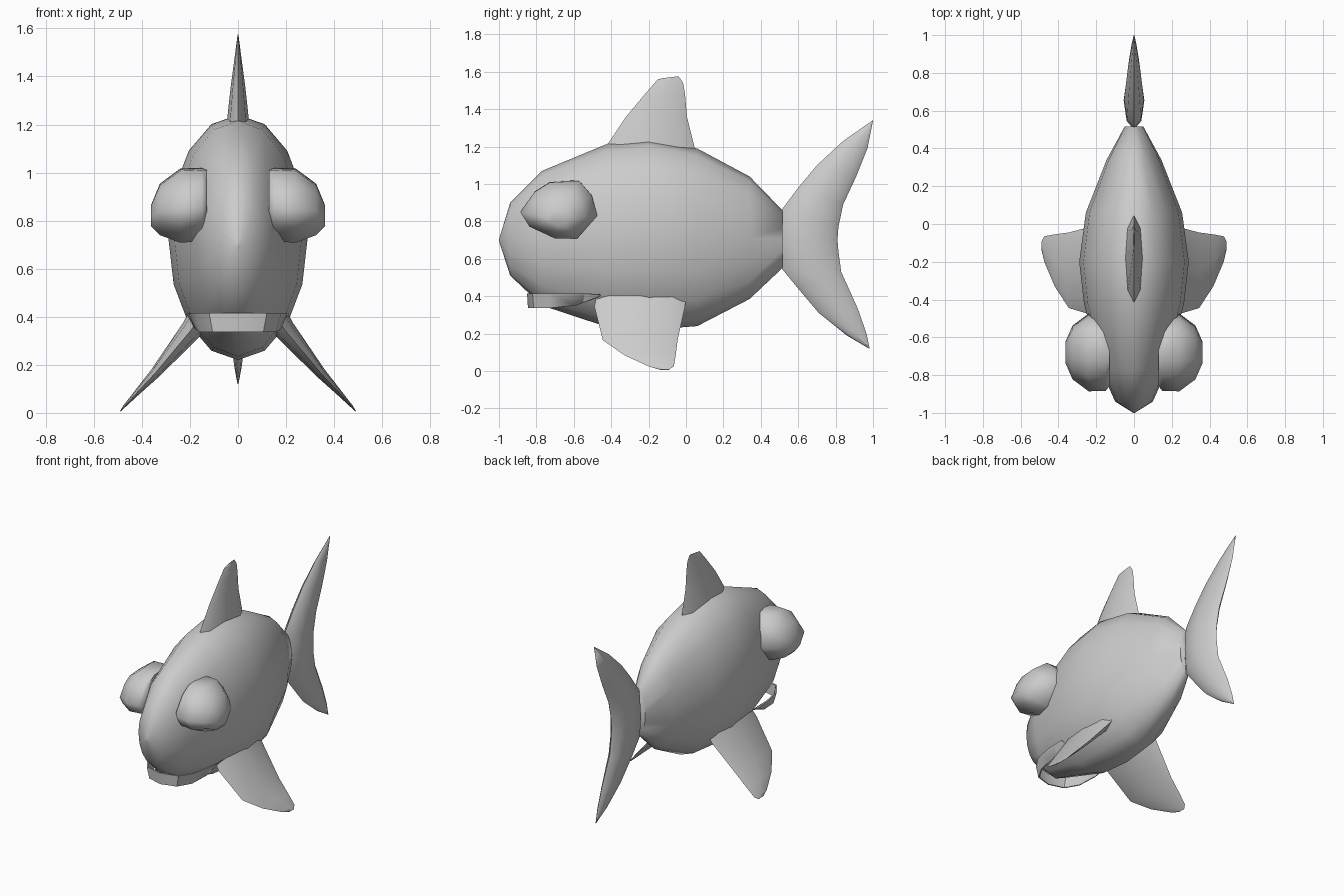
import bpy, bmesh, math
from mathutils import Vector as V

if "Cube" in bpy.data.objects:
    bpy.data.objects.remove(bpy.data.objects["Cube"])

grey = bpy.data.materials.new("plain grey")
grey.diffuse_color = (0.6, 0.6, 0.6, 1)
grey.use_nodes = True
grey.node_tree.nodes["Principled BSDF"].inputs["Base Color"].default_value = grey.diffuse_color


def loft(name, rings, smooth_angle=60):
    """Skin a list of equal-length point rings and cap both ends."""
    bm = bmesh.new()
    rows = [[bm.verts.new(p) for p in r] for r in rings]
    n = len(rows[0])
    for a, b in zip(rows, rows[1:]):
        for i in range(n):
            bm.faces.new((a[i], a[(i + 1) % n], b[(i + 1) % n], b[i]))
    bm.faces.new(rows[0])
    bm.faces.new(rows[-1])
    bmesh.ops.recalc_face_normals(bm, faces=bm.faces)
    me = bpy.data.meshes.new(name)
    bm.to_mesh(me)
    bm.free()
    me.materials.append(grey)
    ob = bpy.data.objects.new(name, me)
    bpy.context.collection.objects.link(ob)
    bpy.ops.object.select_all(action='DESELECT')
    ob.select_set(True)
    bpy.context.view_layer.objects.active = ob
    bpy.ops.object.shade_smooth_by_angle(angle=math.radians(smooth_angle))
    return ob


def oval(centre, u, v, n):
    """Ring of n points spanned by the half axes u and v."""
    return [centre + u * math.cos(2 * math.pi * i / n) + v * math.sin(2 * math.pi * i / n)
            for i in range(n)]


def fin(name, sections, normal):
    """Lens-like fin: each section is leading point, trailing point, half thickness."""
    return loft(name, [oval((V(a) + V(b)) / 2, (V(b) - V(a)) / 2, V(normal) * t, 8)
                       for a, b, t in sections], 75)


# Body: y, half width, top z, bottom z
body = [(-1.0, .004, .704, .696), (-.94, .10, .90, .51), (-.77, .175, 1.07, .35),
        (-.42, .265, 1.215, .235), (-.2, .29, 1.24, .22), (.06, .255, 1.19, .24),
        (.34, .145, 1.04, .385), (.515, .05, .86, .55)]
loft("body", [oval(V((0, y, (t + b) / 2)), V((w, 0, 0)), V((0, 0, (t - b) / 2)), 16)
              for y, w, t, b in body])

# Tail fin, bottom tip to top tip: lead y, lead z, trail y, trail z, half thickness
tail = [(.978, .12, .982, .12, .002), (.86, .19, .965, .20, .016), (.71, .31, .92, .33, .03),
        (.60, .44, .83, .53, .045), (.51, .55, .815, .64, .052), (.50, .70, .81, .70, .055),
        (.51, .86, .815, .77, .052), (.60, .98, .84, .89, .045), (.70, 1.10, .91, 1.04, .035),
        (.84, 1.23, .97, 1.19, .018), (.998, 1.34, 1.0, 1.338, .002)]
fin("tail_fin", [((0, a, b), (0, c, d), t) for a, b, c, d, t in tail], (1, 0, 0))

# Dorsal fin
dorsal = [(-.44, 1.17, .05, 1.15, .055), (-.42, 1.21, .045, 1.20, .047),
          (-.32, 1.36, .005, 1.36, .03), (-.22, 1.48, -.005, 1.48, .014),
          (-.15, 1.56, -.015, 1.54, .005), (-.12, 1.566, -.04, 1.576, .002)]
fin("dorsal_fin", [((0, a, b), (0, c, d), t) for a, b, c, d, t in dorsal], (1, 0, 0))

# Side fins: x, z, lead y, trail y, half thickness
side_fin = [(.16, .40, -.48, .0, .05), (.195, .345, -.49, -.005, .045),
            (.345, .165, -.445, -.045, .022), (.42, .085, -.33, -.055, .012),
            (.475, .025, -.20, -.065, .005), (.489, .007, -.14, -.09, .002)]

# Eye outline (y, z) about its centre, and slices: x, scale, z shift
outline = [(-.21, -.01), (-.13, .10), (-.05, .15), (.11, .16), (.18, .08),
           (.21, -.03), (.10, -.155), (-.02, -.155), (-.16, -.09)]
slices = [(.13, .85, .02), (.15, .97, .005), (.24, .98, 0), (.325, .68, -.015), (.362, .28, -.04)]

for s, side in ((1, "left"), (-1, "right")):
    fin(side + "_side_fin", [((s * x, a, z), (s * x, b, z), t) for x, z, a, b, t in side_fin],
        (s * .75, 0, .66))
    loft(side + "_eye", [[V((s * x, -.68 + k * y, .86 + k * z + dz)) for y, z in outline]
                         for x, k, dz in slices], 70)

# Lip: a thin band bent round the front of the mouth; x, y, low z, high z
half = [(.215, -.47, .40, .412), (.205, -.60, .35, .415), (.18, -.73, .337, .415),
        (.12, -.82, .337, .415)]
path = [(-x, y, a, b) for x, y, a, b in half] + [(0, -.85, .337, .415)] + half[::-1]
loft("lip", [[V((x, y, b)), V((x * .88, y + .005, a)),
              V((x * .85, y + .013, a)), V((x * .96, y + .01, b))] for x, y, a, b in path], 40)
